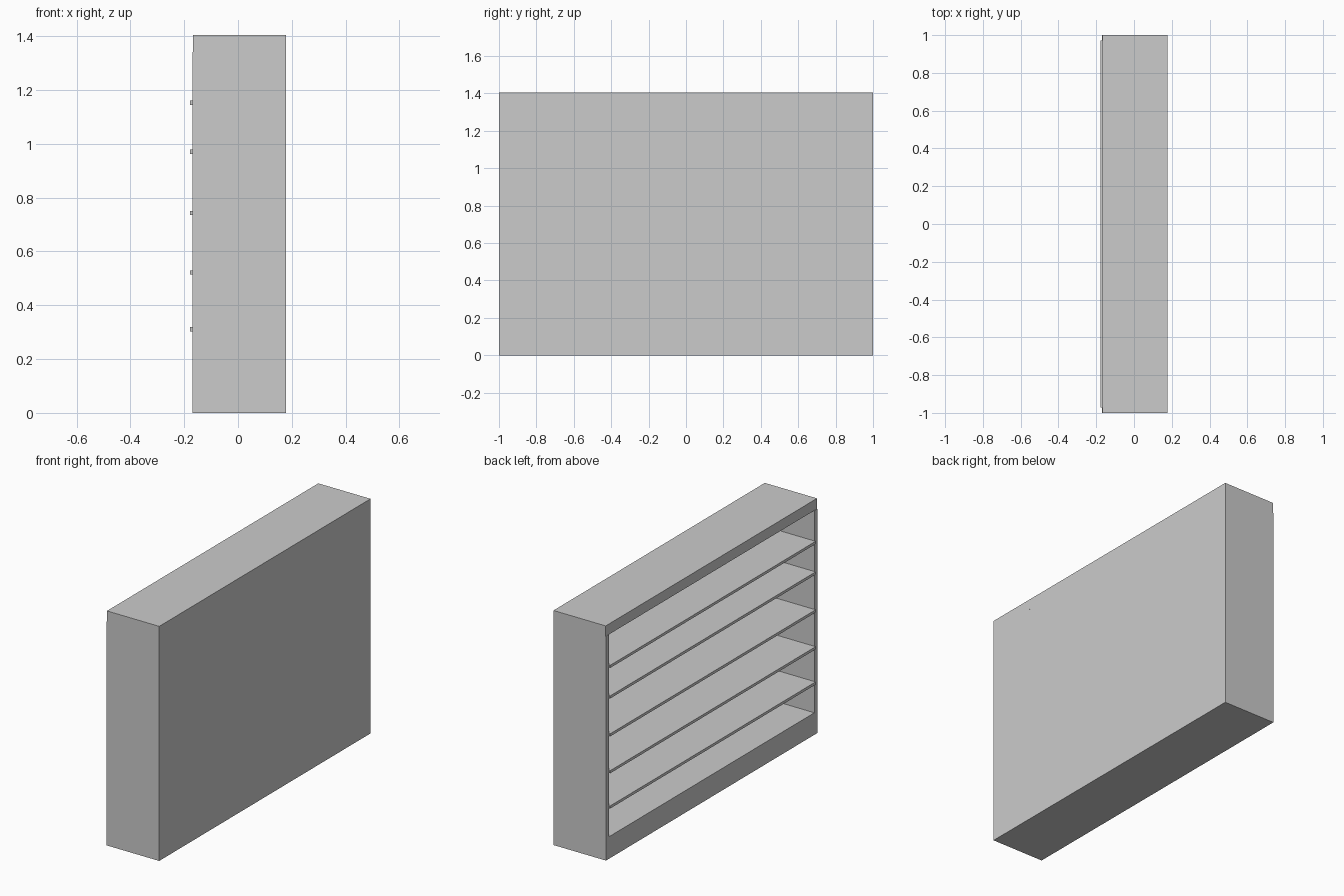
import bpy
import bmesh

if "Cube" in bpy.data.objects:
    bpy.data.objects.remove(bpy.data.objects["Cube"])

# overall dimensions: open side faces -x
HALF_Y, HEIGHT = 1.0, 1.405
FRONT, BACK = -0.17, 0.178
SIDE, PANEL = 0.028, 0.018
PLINTH, TOP = 0.132, 0.063


def box(name, x, y, z):
    """Box from (min, max) ranges on each axis."""
    bm = bmesh.new()
    bmesh.ops.create_cube(bm, size=1)
    for v in bm.verts:
        v.co = [r[0] if c < 0 else r[1] for c, r in zip(v.co, (x, y, z))]
    mesh = bpy.data.meshes.new(name)
    bm.to_mesh(mesh)
    bm.free()
    obj = bpy.data.objects.new(name, mesh)
    bpy.context.collection.objects.link(obj)
    return obj


inner = HALF_Y - SIDE

# solid top board resting on the two sides
box("top_board", (FRONT + 0.002, BACK), (-HALF_Y, HALF_Y), (HEIGHT - TOP, HEIGHT))

# side panels
box("side_panel_left", (FRONT, BACK), (inner, HALF_Y), (0, HEIGHT - TOP))
box("side_panel_right", (FRONT, BACK), (-HALF_Y, -inner), (0, HEIGHT - TOP))

# plinth forming the lowest shelf, and the closed back
box("plinth", (FRONT, BACK), (-inner, inner), (0, PLINTH))
box("back_panel", (BACK - PANEL, BACK), (-inner, inner), (PLINTH, HEIGHT - TOP))

# shelves, projecting slightly past the frame
for i, z in enumerate((0.311, 0.522, 0.743, 0.970, 1.153)):
    box(f"shelf_{i + 1}", (-0.178, BACK - PANEL), (-inner, inner), (z - 0.008, z + 0.008))
